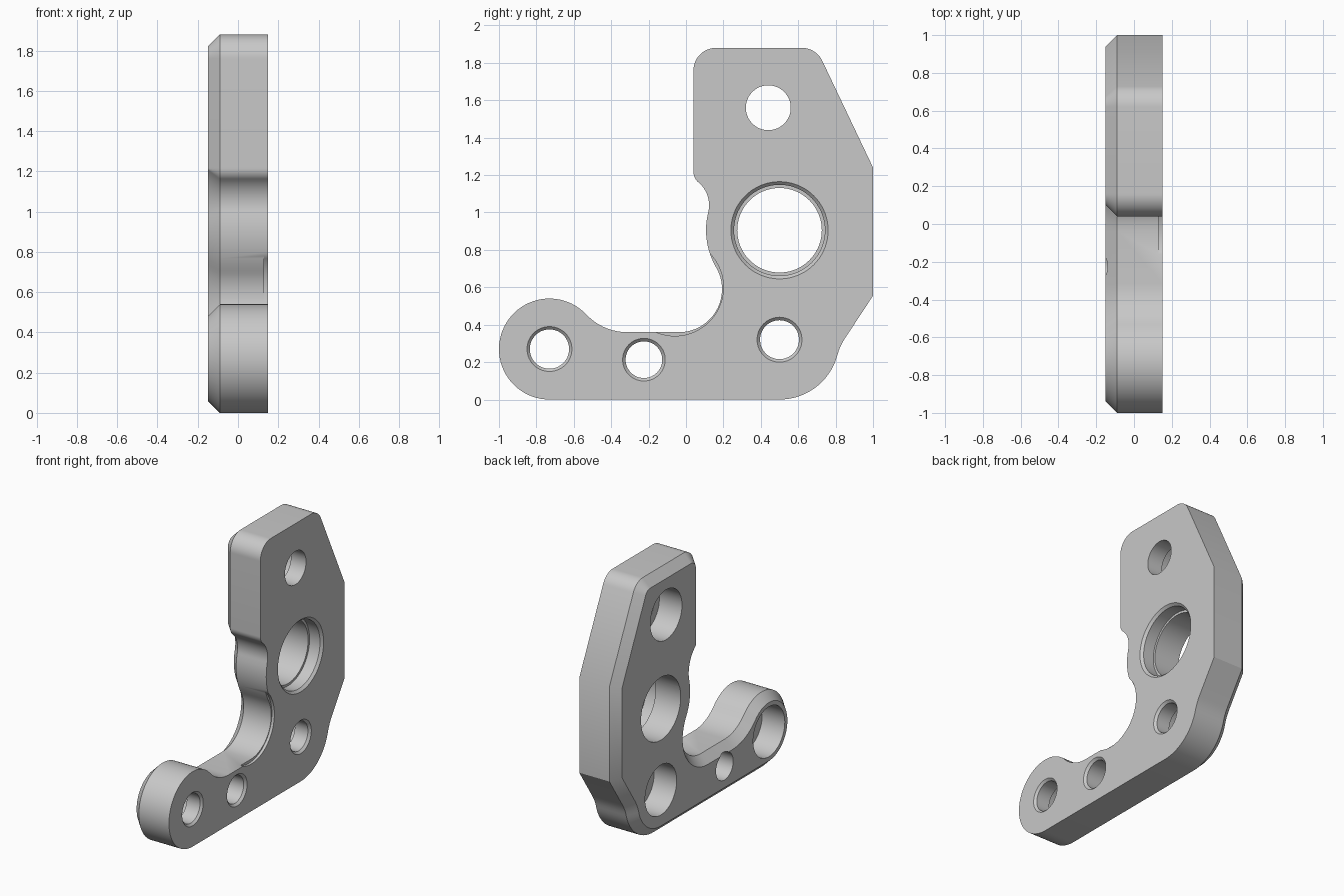
import bpy, bmesh
from math import cos, sin, radians, pi
from mathutils import Vector

cube = bpy.data.objects.get("Cube")
if cube:
    bpy.data.objects.remove(cube)

HALF = 0.15       # half the plate thickness
CHAMFER = 0.06
OUT = 0.2         # reach of the cutters past the plate


def arc(cy, cz, r, a0, a1):
    """Points along an arc in the side plane, angles in degrees."""
    n = max(3, round(abs(a1 - a0) / 5))
    angles = [radians(a0 + (a1 - a0) * i / n) for i in range(n + 1)]
    return [Vector((cy + r * cos(a), cz + r * sin(a))) for a in angles]


def inset(points, d):
    """Move a counter-clockwise outline inward with mitred corners."""
    result = []
    for i, p in enumerate(points):
        a = (p - points[i - 1]).normalized()
        b = (points[(i + 1) % len(points)] - p).normalized()
        na, nb = Vector((-a.y, a.x)), Vector((-b.y, b.x))
        result.append(p + (na + nb) * d / (1 + na.dot(nb)))
    return result


def skin(name, rings):
    """Closed solid through counter-clockwise (x, outline) rings, x rising."""
    bm = bmesh.new()
    loops = [[bm.verts.new((x, p.x, p.y)) for p in pts] for x, pts in rings]
    n = len(loops[0])
    for lo, hi in zip(loops, loops[1:]):
        for i in range(n):
            j = (i + 1) % n
            bm.faces.new((lo[i], lo[j], hi[j], hi[i]))
    bm.faces.new(loops[0][::-1])
    bm.faces.new(loops[-1])
    mesh = bpy.data.meshes.new(name)
    bm.to_mesh(mesh)
    bm.free()
    obj = bpy.data.objects.new(name, mesh)
    bpy.context.collection.objects.link(obj)
    return obj


def cutter(name, cy, cz, profile):
    """Turned cutter along x from (x, radius) steps."""
    obj = skin(name, [(x, arc(cy, cz, r, 0, 355)) for x, r in profile])
    obj.hide_render = True
    return obj


def bolt_hole(name, y, z, bore, lip, counterbore):
    """Through hole with a countersunk lip and an optional counterbore."""
    steps = [(-OUT, counterbore)]
    if counterbore > bore:
        steps += [(0.03, counterbore), (0.03, bore)]
    if lip > 0:
        steps.append((HALF - lip, bore))
        steps.append((OUT, bore + lip + OUT - HALF))
    else:
        steps.append((OUT, bore))
    return cutter(name, y, z, steps)


# Plate outline, counter-clockwise from the lower rear corner
outline = (
    arc(0.5, 0.32, 0.32, 270, 345)                  # lower rear round
    + arc(1.099, 0.16, 0.30, 165, 145)[1:]          # hollow blend
    + [Vector((1, 0.555)), Vector((1, 1.24))]       # rear edge
    + arc(0.62, 1.76, 0.12, 25, 90)                 # top corners
    + arc(0.16, 1.76, 0.12, 90, 180)
    + arc(0.11, 1.216, 0.07, 180, 230.4)            # notch above the bore
    + arc(-0.0366, 1.0388, 0.16, 50.4, -14)[1:]
    + arc(0.5, 0.905, 0.393, 166, 210.4)[1:]        # wall around the bore
    + arc(-0.0375, 0.59, 0.23, 30.4, -90)[1:]       # inner elbow
    + arc(-0.314, 0.66, 0.30, 270, 223.2)           # blend to the foot
    + arc(-0.73, 0.27, 0.27, 43.2, 270)[1:]         # round foot
)
plate = skin("bracket_plate", [
    (-HALF, inset(outline, CHAMFER)),
    (-HALF + CHAMFER, outline),
    (HALF, outline),
])

# Holes, stepped main bore and the shallow elbow relief
cutters = [
    bolt_hole("top_hole", 0.44, 1.56, 0.12, 0, 0.18),
    bolt_hole("lower_hole", 0.5, 0.32, 0.104, 0.016, 0.18),
    bolt_hole("foot_hole", -0.73, 0.27, 0.105, 0.015, 0.18),
    bolt_hole("middle_hole", -0.225, 0.213, 0.098, 0.016, 0.098),
    cutter("main_bore", 0.5, 0.905, [
        (-OUT, 0.226), (0.05, 0.226), (0.05, 0.243),
        (HALF - 0.017, 0.243), (OUT, 0.31)]),
    cutter("elbow_relief", -0.06, 0.6, [(0.13, 0.26), (OUT, 0.26)]),
]
bpy.ops.object.select_all(action='DESELECT')
plate.select_set(True)
bpy.context.view_layer.objects.active = plate
for c in cutters:
    mod = plate.modifiers.new(c.name, 'BOOLEAN')
    mod.operation = 'DIFFERENCE'
    mod.solver = 'EXACT'
    mod.object = c
    bpy.ops.object.modifier_apply(modifier=mod.name)
for c in cutters:
    bpy.data.objects.remove(c)

# Grey metal, smooth curves with sharp edges
grey = bpy.data.materials.new("grey_metal")
grey.use_nodes = True
colour = (0.58, 0.58, 0.58, 1)
grey.diffuse_color = colour
grey.node_tree.nodes["Principled BSDF"].inputs["Base Color"].default_value = colour
plate.data.materials.clear()
plate.data.materials.append(grey)
for poly in plate.data.polygons:
    poly.material_index = 0
bpy.ops.object.shade_smooth_by_angle(angle=pi / 6)
